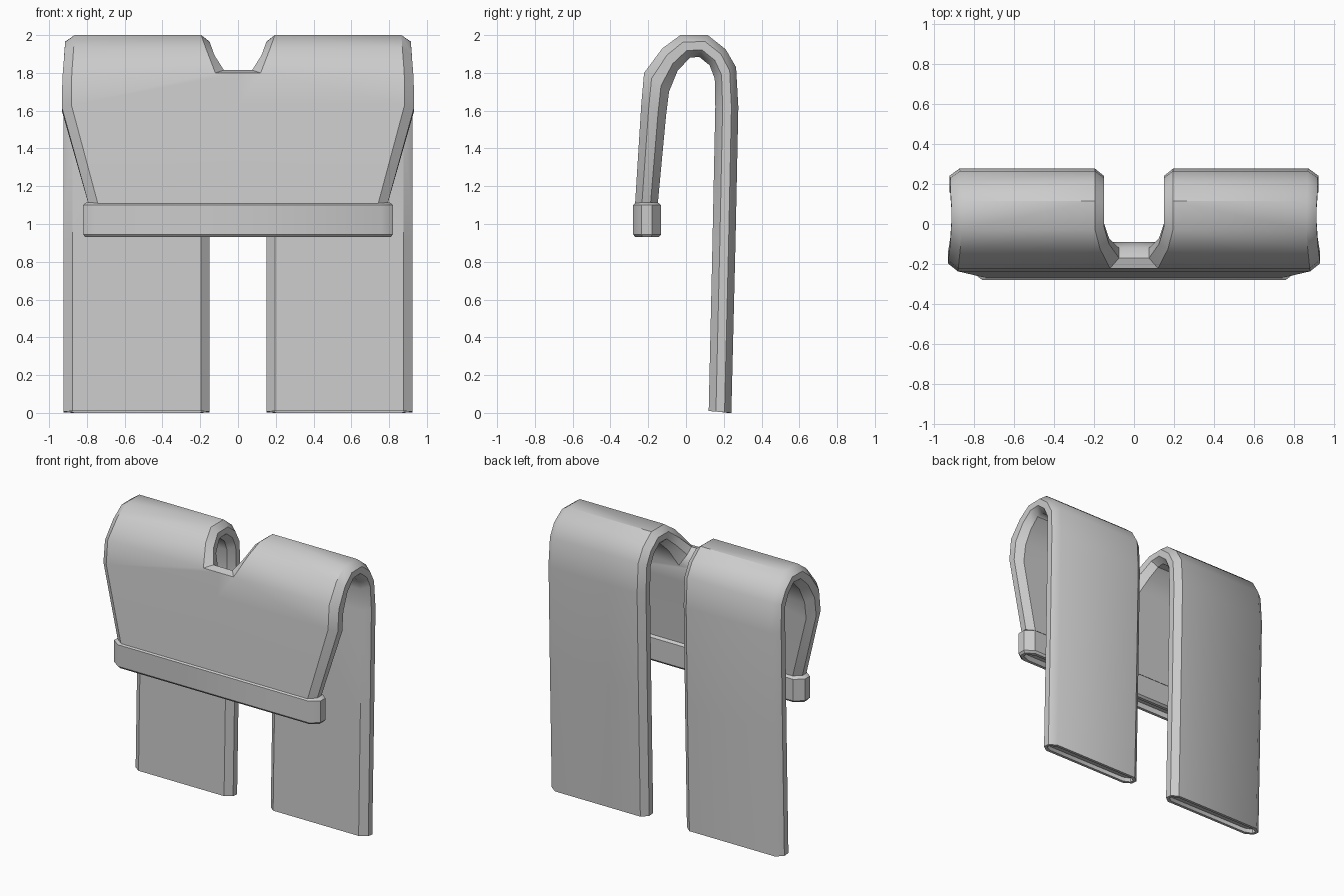
import bpy, bmesh
from mathutils import Vector

if "Cube" in bpy.data.objects:
    bpy.data.objects.remove(bpy.data.objects["Cube"])


def finish(bm, name):
    bmesh.ops.remove_doubles(bm, verts=bm.verts, dist=0.0005)
    bmesh.ops.recalc_face_normals(bm, faces=bm.faces)
    me = bpy.data.meshes.new(name)
    bm.to_mesh(me)
    bm.free()
    ob = bpy.data.objects.new(name, me)
    bpy.context.collection.objects.link(ob)
    bpy.context.view_layer.objects.active = ob
    ob.select_set(True)
    bpy.ops.object.shade_smooth_by_angle(angle=0.65)
    ob.select_set(False)
    return ob


def edge_points(outer, inner, x, inset):
    """Four points round one rounded edge, outer cloth face to inner."""
    o, i = Vector(outer), Vector(inner)
    return [Vector((x - (inset if k in (0, 3) else 0), *o.lerp(i, t)))
            for k, t in enumerate((0, 0.3, 0.68, 1))]


def ring(bm, pts, s=1):
    return [bm.verts.new((s * p.x, p.y, p.z)) for p in pts]


def bridge(bm, a, b, closed=True):
    n = len(a)
    for k in range(n if closed else n - 1):
        j = (k + 1) % n
        bm.faces.new((a[k], a[j], b[j], b[k]))


def recess(bm, pts, first, rim, depth, s=1):
    """Thin rim and sunken floor closing an open cloth end."""
    c = sum(pts, Vector()) / len(pts)
    hx = max(abs(p.x - c.x) for p in pts)
    hy = max(abs(p.y - c.y) for p in pts)
    inn = [Vector((c.x + (p.x - c.x) * (1 - rim / hx),
                   c.y + (p.y - c.y) * (1 - rim / hy), p.z)) for p in pts]
    r1 = ring(bm, inn, s)
    r2 = ring(bm, [p + Vector((0, 0, depth)) for p in inn], s)
    bridge(bm, first, r1)
    bridge(bm, r1, r2)
    bm.faces.new(r2)


# Leg sections over the fold: outer (y,z), inner (y,z), outside x, inside x
LEG = [((.24, 0), (.12, .01), .925, .15),
       ((.262, .9), (.14, .9), .925, .15),
       ((.277, 1.62), (.155, 1.62), .925, .15),
       ((.265, 1.83), (.152, 1.77), .92, .15),
       ((.21, 1.925), (.125, 1.84), .92, .15),
       ((.115, 2.0), (.07, 1.885), .915, .15),
       ((-.03, 2.0), (.02, 1.88), .915, .15),
       ((-.125, 1.93), (-.045, 1.81), .92, .125),
       ((-.222, 1.80), (-.09, 1.70), .93, .075)]
PANEL = [((-.237, 1.63), (-.105, 1.58), .932),
         ((-.27, 1.10), (-.15, 1.10), .79)]

bm = bmesh.new()
for s in (-1, 1):
    prev = None
    for n, (o, i, xo, xi) in enumerate(LEG):
        outer = edge_points(o, i, xo, .05)
        inner = edge_points(o, i, xi, -.045)
        last = n == len(LEG) - 1
        if last:                      # rounded lip of the crotch
            for p in inner[1:3]:
                p.z += .045
                p.y += .012
        pts = outer + inner[::-1]
        r = ring(bm, pts, s)
        if prev:
            bridge(bm, prev, r)
        else:
            recess(bm, pts, r, .02, .03, s)
        prev = r
    # crotch strip to the centre line
    a, b = prev[:4], prev[:3:-1]
    m = ring(bm, [Vector((0, p.y, p.z)) for p in inner])
    bridge(bm, b, m, False)
    # front panel below the crotch
    front, back = [a[0], b[0], m[0]], [a[3], b[3], m[3]]
    for o, i, xo in PANEL:
        e = ring(bm, edge_points(o, i, xo, .05), s)
        c0, c3 = ring(bm, [Vector((0, *o)), Vector((0, *i))])
        bridge(bm, a, e, False)
        bm.faces.new(front + [c0, e[0]])
        bm.faces.new(back + [c3, e[3]])
        a, front, back = e, [e[0], c0], [e[3], c3]
    bm.faces.new(a + [back[1], front[1]])
finish(bm, "folded_trousers")

# Waistband with softened edges and an open underside
bm = bmesh.new()
prev = None
for z, d in ((1.115, .018), (1.10, 0), (.945, 0), (.93, .012)):
    o, i = (-.28 + d, z), (-.132 - d, z)
    pts = edge_points(o, i, .82 - d, .06)
    pts += [Vector((-p.x, p.y, p.z)) for p in pts[::-1]]
    r = ring(bm, pts)
    if prev:
        bridge(bm, prev, r)
    else:
        bm.faces.new(r)
    prev = r
recess(bm, pts, prev, .022, .04)
finish(bm, "waistband")
